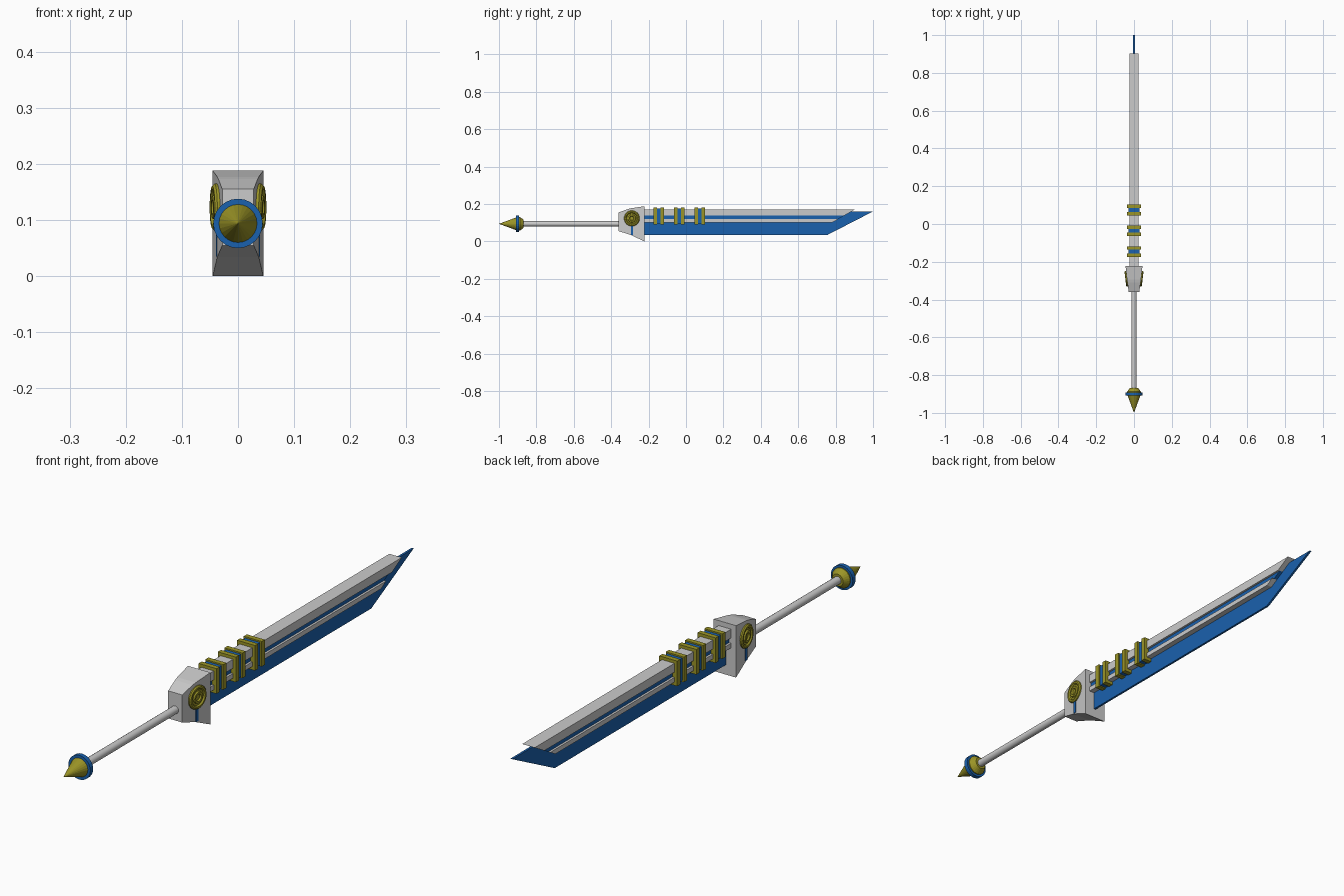
import bpy, bmesh, math
from mathutils import Matrix, Vector

if "Cube" in bpy.data.objects:
    bpy.data.objects.remove(bpy.data.objects["Cube"])


def material(name, rgb):
    m = bpy.data.materials.new(name)
    m.diffuse_color = (*rgb, 1)
    m.use_nodes = True
    m.node_tree.nodes["Principled BSDF"].inputs["Base Color"].default_value = m.diffuse_color
    return m


BLUE = material("blue", (0.01, 0.12, 0.42))
GOLD = material("gold", (0.33, 0.30, 0.02))


def finish(name, bm, mat=None, matrix=None):
    bmesh.ops.recalc_face_normals(bm, faces=bm.faces)
    me = bpy.data.meshes.new(name)
    bm.to_mesh(me)
    bm.free()
    ob = bpy.data.objects.new(name, me)
    bpy.context.collection.objects.link(ob)
    if mat:
        me.materials.append(mat)
    if matrix:
        ob.matrix_world = matrix
    return ob


def loft(name, rings, mat=None):
    """Skin matching point rings and cap both ends."""
    bm = bmesh.new()
    rows = [[bm.verts.new(p) for p in r] for r in rings]
    n = len(rows[0])
    for a, b in zip(rows, rows[1:]):
        for i in range(n):
            j = (i + 1) % n
            bm.faces.new((a[i], a[j], b[j], b[i]))
    bm.faces.new(rows[0])
    bm.faces.new(rows[-1])
    return finish(name, bm, mat)


def plate(name, profile, half, mat=None):
    """Side profile (y, z) extruded across x."""
    return loft(name, [[(x, y, z) for y, z in profile] for x in (-half, half)], mat)


def box(name, y0, y1, z0, z1, half, mat=None):
    return plate(name, [(y0, z0), (y1, z0), (y1, z1), (y0, z1)], half, mat)


def lathe(name, profile, matrix, mat=None, sides=24):
    """Spin (radius, height) points about local z."""
    bm = bmesh.new()
    vs = [bm.verts.new((r, 0, h)) for r, h in profile]
    es = [bm.edges.new(p) for p in zip(vs, vs[1:])]
    bmesh.ops.spin(bm, geom=vs + es, axis=(0, 0, 1), cent=(0, 0, 0),
                   angle=2 * math.pi, steps=sides, use_duplicate=False)
    bmesh.ops.remove_doubles(bm, verts=bm.verts, dist=1e-5)
    return finish(name, bm, mat, matrix)


# local z runs along world +y, on the handle axis
AXIS = Matrix.Translation((0, 0, 0.094)) @ Matrix.Rotation(-math.pi / 2, 4, 'X')

# Handle and pommel
shaft = lathe("shaft", [(0, -0.89), (0.014, -0.89), (0.014, -0.34), (0, -0.34)], AXIS, sides=16)
for p in shaft.data.polygons:
    p.use_smooth = len(p.vertices) == 4
lathe("pommel_spike", [(0, -1), (0.035, -0.905), (0.036, -0.888), (0.022, -0.868), (0, -0.868)],
      AXIS, GOLD)
lathe("pommel_ring", [(0.03, -0.908), (0.044, -0.908), (0.044, -0.892), (0.03, -0.892),
                      (0.03, -0.908)], AXIS, BLUE)

# Guard flares towards the blade
sections = [(-0.36, 0.028, 0.055, 0.155), (-0.31, 0.035, 0.039, 0.173),
            (-0.295, 0.037, 0.034, 0.177), (-0.222, 0.045, 0.0, 0.188)]
loft("guard", [[(-w, y, a), (w, y, a), (w, y, b), (-w, y, b)] for y, w, a, b in sections])
box("guard_stripe", -0.295, -0.283, 0.035, 0.10, 0.0395, BLUE)

# Round emblem bosses on both sides of the guard
boss = [(0.042, -0.004), (0.042, 0.005), (0.038, 0.009), (0.032, 0.009), (0.028, 0.004),
        (0.022, 0.004), (0.020, 0.009), (0.013, 0.009), (0.010, 0.004), (0, 0.004)]
for side, s in (("right", 1), ("left", -1)):
    normal = Vector((s, -0.123, 0))
    m = Matrix.Translation((s * 0.037, -0.289, 0.123)) @ normal.to_track_quat('Z', 'Y').to_matrix().to_4x4()
    lathe("guard_boss_" + side, boss, m, GOLD)

# Blade: thin blue edge plate with a grey spine on both sides of a blue groove
plate("blade_edge", [(-0.23, 0.035), (0.757, 0.035), (1.0, 0.16), (-0.23, 0.16)], 0.004, BLUE)


def tip(z):
    return 0.78 + (z - 0.10) / 0.07 * 0.122


def bar(name, z0, z1, half, mat=None):
    plate(name, [(-0.23, z0), (tip(z0), z0), (tip(z1), z1), (-0.23, z1)], half, mat)


bar("spine_upper", 0.138, 0.17, 0.025)
bar("spine_lower", 0.102, 0.119, 0.025)
bar("spine_groove", 0.117, 0.14, 0.017, BLUE)

# Gold band pairs, each with a blue collar between them
for i, y in enumerate((-0.146, -0.036, 0.074)):
    for k in (-1, 1):
        c = y + k * 0.019
        box(f"band_{i}_{k}", c - 0.009, c + 0.009, 0.09, 0.181, 0.036, GOLD)
    box(f"band_collar_{i}", y - 0.012, y + 0.012, 0.094, 0.176, 0.030, BLUE)
